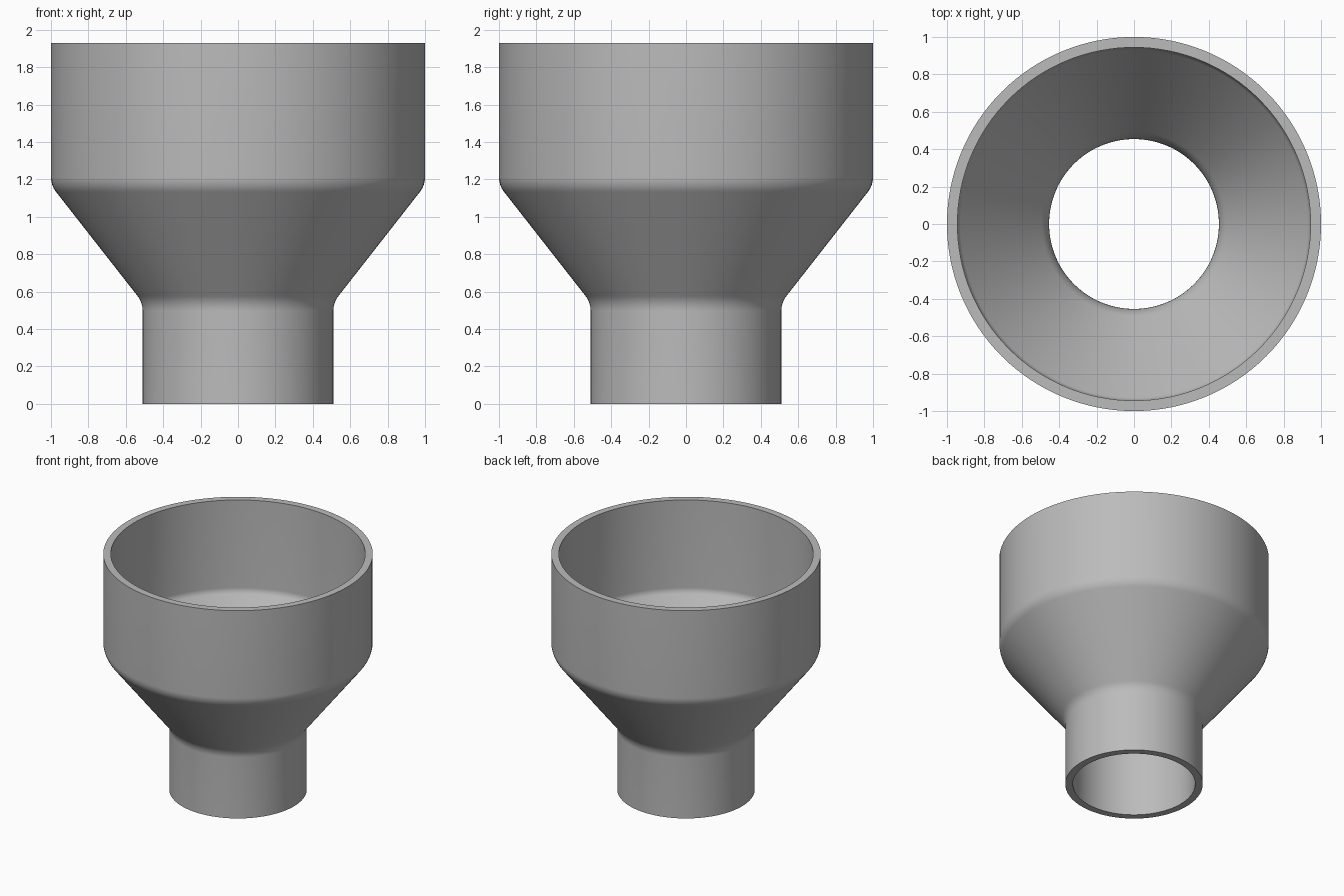
import bpy
import bmesh
import math
from mathutils import Vector

SEGMENTS = 128
WALL = 0.056
SLOPE = math.atan2(0.49, 0.626)   # cone angle from vertical

cube = bpy.data.objects.get("Cube")
if cube:
    bpy.data.objects.remove(cube, do_unlink=True)


def material(name, colour):
    mat = bpy.data.materials.new(name)
    mat.use_nodes = True
    mat.diffuse_color = colour
    mat.node_tree.nodes["Principled BSDF"].inputs["Base Color"].default_value = colour
    return mat


def fillet(before, corner, after, radius, steps=8):
    """Round one profile corner with an arc tangent to both sides."""
    a, b = (before - corner).normalized(), (after - corner).normalized()
    half = a.angle(b) / 2
    centre = corner + (a + b).normalized() * radius / math.sin(half)
    start = corner + a * radius / math.tan(half) - centre
    end = corner + b * radius / math.tan(half) - centre
    sweep = start.angle(end)
    return [centre + (start * math.sin((1 - i / steps) * sweep)
                      + end * math.sin(i / steps * sweep)) / math.sin(sweep)
            for i in range(steps + 1)]


def wall_profile(inset, low_radius, high_radius):
    """Half section of one wall surface, from the bottom to the top."""
    shift = inset * math.tan(SLOPE / 2)
    pts = [Vector(p) for p in ((0.51 - inset, 0), (0.51 - inset, 0.542 + shift),
                               (1 - inset, 1.168 + shift), (1 - inset, 1.93))]
    return ([pts[0]] + fillet(*pts[0:3], low_radius)
            + fillet(*pts[1:4], high_radius) + [pts[3]])


# Reducer: outer and inner walls joined by flat end rings
outer = wall_profile(0, 0.13, 0.13)
inner = wall_profile(WALL, 0.13 + WALL, 0.13 - WALL)
section = outer + inner[::-1]

bm = bmesh.new()
verts = [bm.verts.new((p.x, 0, p.y)) for p in section]
edges = [bm.edges.new((v, verts[(i + 1) % len(verts)])) for i, v in enumerate(verts)]
bmesh.ops.spin(bm, geom=verts + edges, cent=(0, 0, 0), axis=(0, 0, 1),
               angle=math.tau, steps=SEGMENTS, use_merge=True)
bmesh.ops.remove_doubles(bm, verts=bm.verts, dist=0.0001)
bmesh.ops.recalc_face_normals(bm, faces=bm.faces)
mesh = bpy.data.meshes.new("pipe_reducer")
bm.to_mesh(mesh)
bm.free()

reducer = bpy.data.objects.new("pipe_reducer", mesh)
bpy.context.collection.objects.link(reducer)
mesh.materials.append(material("mid_grey", (0.5, 0.5, 0.5, 1)))

# Smooth walls, sharp rims
bpy.ops.object.select_all(action="DESELECT")
reducer.select_set(True)
bpy.context.view_layer.objects.active = reducer
bpy.ops.object.shade_smooth_by_angle(angle=math.radians(30))
